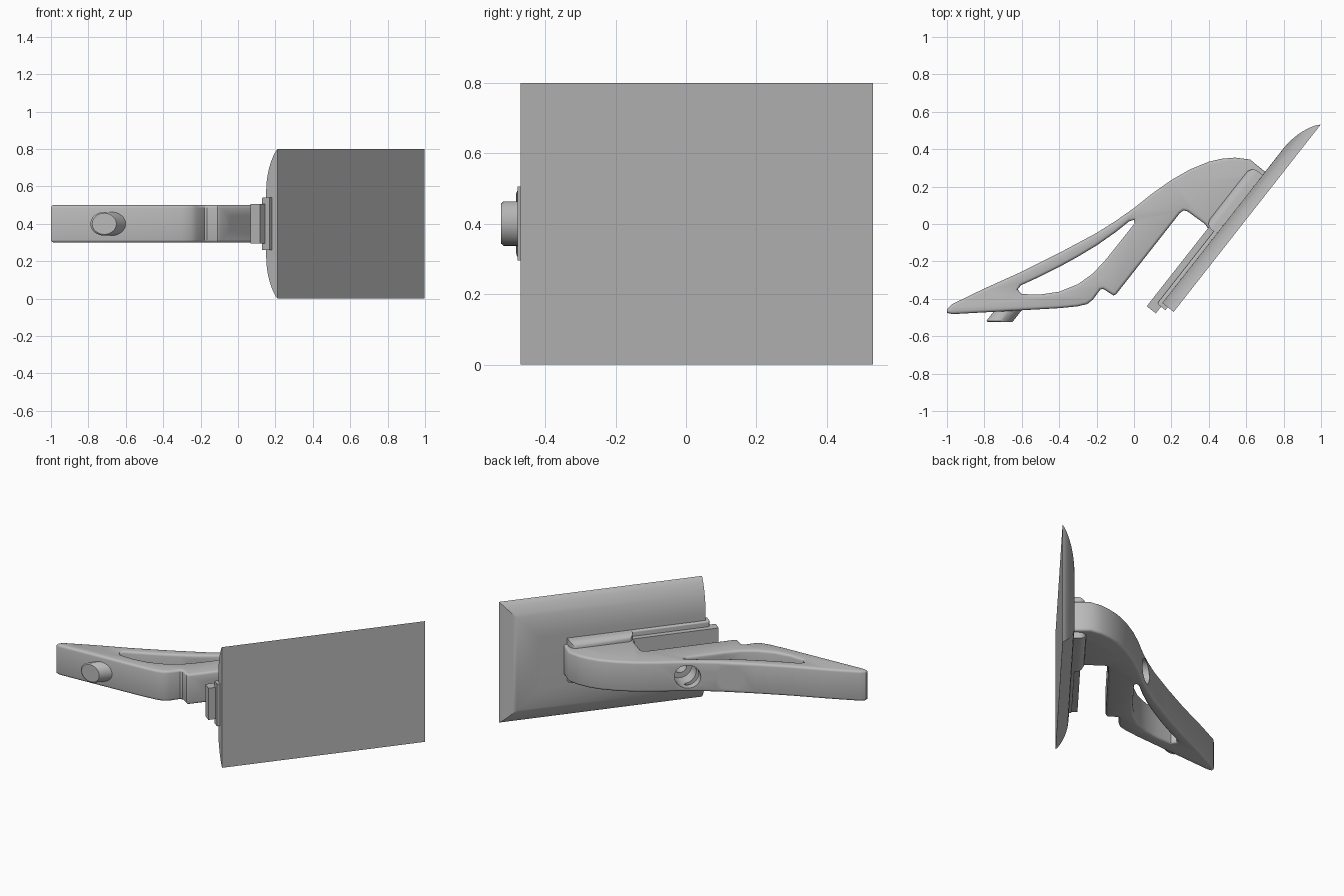
import bpy, bmesh, math
from mathutils import Vector, Matrix

cube = bpy.data.objects.get("Cube")
if cube:
    bpy.data.objects.remove(cube, do_unlink=True)

grey = bpy.data.materials.new("plain_grey")
grey.use_nodes = True
COL = (0.5, 0.5, 0.5, 1)
grey.diffuse_color = COL
grey.node_tree.nodes["Principled BSDF"].inputs["Base Color"].default_value = COL

# Pad frame: local x runs along the pad, local y is height behind it, local z is up
ANGLE = math.atan2(1.0, 0.785)
U = Vector((math.cos(ANGLE), math.sin(ANGLE), 0))
BACK = Vector((-U.y, U.x, 0))
START = Vector((0.212, -0.47, 0))
FRAME = Matrix.Translation(START) @ Matrix.Rotation(ANGLE, 4, 'Z')
LENGTH, MID = 1.273, 0.4


def add(name, bm, frame=None):
    if frame:
        bm.transform(frame)
    bmesh.ops.recalc_face_normals(bm, faces=bm.faces)
    mesh = bpy.data.meshes.new(name)
    bm.to_mesh(mesh)
    bm.free()
    ob = bpy.data.objects.new(name, mesh)
    bpy.context.collection.objects.link(ob)
    mesh.materials.append(grey)
    return ob


def select(ob):
    bpy.ops.object.select_all(action='DESELECT')
    ob.select_set(True)
    bpy.context.view_layer.objects.active = ob


def smooth(ob, angle=32):
    select(ob)
    bpy.ops.object.shade_smooth_by_angle(angle=math.radians(angle))


def bridge(bm, a, b):
    for i in range(len(a)):
        j = (i + 1) % len(a)
        bm.faces.new((a[i], a[j], b[j], b[i]))


def block(name, x0, x1, y0, y1, width, round_top=0.0):
    bm = bmesh.new()
    bmesh.ops.create_cube(bm, size=1)
    for v in bm.verts:
        v.co = (x1 if v.co.x > 0 else x0, y1 if v.co.y > 0 else y0, MID + v.co.z * width)
    if round_top:
        edges = [e for e in bm.edges if all(v.co.y > y1 - 0.001 for v in e.verts)]
        bmesh.ops.bevel(bm, geom=edges, offset=round_top, segments=4, profile=0.5, affect='EDGES')
    ob = add(name, bm, FRAME)
    smooth(ob)
    return ob


# Pad: flat front, curved shoulders on three sides of the back, square near end
bm = bmesh.new()
rings = []
for i in range(11):
    t = i / 10
    d, h = 0.23 * t ** 1.3, 0.078 * math.sin(t * math.pi / 2)
    rings.append([bm.verts.new(p) for p in (
        (0, h, d), (LENGTH - d, h, d), (LENGTH - d, h, 2 * MID - d), (0, h, 2 * MID - d))])
bm.faces.new(rings[0])
bm.faces.new(rings[-1])
for a, b in zip(rings, rings[1:]):
    for i in range(3):
        bm.faces.new((a[i], a[i + 1], b[i + 1], b[i]))
bm.faces.new([r[0] for r in rings] + [r[3] for r in reversed(rings)])
smooth(add("pad", bm, FRAME), 25)

# Stepped rail and the rounded socket around its upper part
block("rail_base", -0.02, 0.6, 0.04, 0.097, 0.28, 0.012)
rail = block("rail_bar", -0.065, 0.6, 0.07, 0.132, 0.21)
block("rail_socket", 0.47, 0.87, 0.04, 0.155, 0.28, 0.045)

# Arm: outline with a slot, rounded edges
outline = [(-1.0, -.455), (-.975, -.43), (-.8, -.345), (-.6, -.255), (-.4, -.155), (-.2, -.048),
           (-.1, .015), (0, .085), (.1, .165), (.2, .235), (.3, .292), (.4, .333), (.47, .349),
           (.54, .355), (.62, .345), (.7, .28), (.72, .25), (.45, -.12), (.41, -.1),
           (.4, -.03), (.38, 0), (.285, .068), (.265, .073), (.245, .058), (-.095, -.375),
           (-.11, -.382), (-.165, -.347), (-.18, -.35), (-.22, -.405), (-.25, -.428),
           (-.3, -.44), (-.4, -.45), (-.97, -.482), (-1.0, -.475)]
slot = [(0, .022), (-.025, .015), (-.1, -.045), (-.2, -.115), (-.3, -.175), (-.4, -.23),
        (-.5, -.28), (-.605, -.328), (-.622, -.35), (-.6, -.375), (-.5, -.377), (-.4, -.362),
        (-.3, -.322), (-.22, -.265), (-.15, -.19), (.003, .003)]
curve = bpy.data.curves.new("arm", 'CURVE')
curve.dimensions = '2D'
curve.fill_mode = 'BOTH'
for pts in (outline, slot):
    sp = curve.splines.new('POLY')
    sp.points.add(len(pts) - 1)
    for p, (x, y) in zip(sp.points, pts):
        p.co = (x, y, 0, 1)
    sp.use_cyclic_u = True
EDGE = 0.015
curve.offset = -EDGE
curve.bevel_depth = EDGE
curve.bevel_resolution = 2
curve.extrude = 0.1 - EDGE
arm = bpy.data.objects.new("arm", curve)
bpy.context.collection.objects.link(arm)
arm.location.z = MID
select(arm)
bpy.ops.object.convert(target='MESH')
arm = bpy.context.object
bm = bmesh.new()
bm.from_mesh(arm.data)
bmesh.ops.remove_doubles(bm, verts=bm.verts, dist=0.0005)
bmesh.ops.recalc_face_normals(bm, faces=bm.faces)
bm.to_mesh(arm.data)
bm.free()
arm.data.materials.clear()
arm.data.materials.append(grey)

# Two counterbored screw holes, square to the flat mounting face
for x, y in ((-.018, -.277), (.13, -.088)):
    for radius, near, far in ((0.042, -0.05, 0.5), (0.076, 0.07, 0.5)):
        bm = bmesh.new()
        bmesh.ops.create_cone(bm, cap_ends=True, segments=32, radius1=radius,
                              radius2=radius, depth=far - near)
        pos = Vector((x, y, MID)) + BACK * (near + far) / 2
        turn = BACK.to_track_quat('Z', 'Y').to_matrix().to_4x4()
        cutter = add("hole_cutter", bm, Matrix.Translation(pos) @ turn)
        cutter.hide_render = True
        mod = arm.modifiers.new("hole", 'BOOLEAN')
        mod.operation = 'DIFFERENCE'
        mod.solver = 'EXACT'
        mod.object = cutter
        select(arm)
        bpy.ops.object.modifier_apply(modifier=mod.name)
        bpy.data.objects.remove(cutter, do_unlink=True)
smooth(arm)

# Slanted round button with a softened rim
bm = bmesh.new()
loops = []
for cx, y, k in ((-.715, -.525, .9), (-.717, -.518, 1), (-.66, -.445, 1)):
    loops.append([bm.verts.new((cx + .072 * k * math.cos(a), y, MID + .063 * k * math.sin(a)))
                  for a in (i * math.tau / 32 for i in range(32))])
for a, b in zip(loops, loops[1:]):
    bridge(bm, a, b)
bm.faces.new(loops[0])
bm.faces.new(loops[-1])
smooth(add("button", bm))
